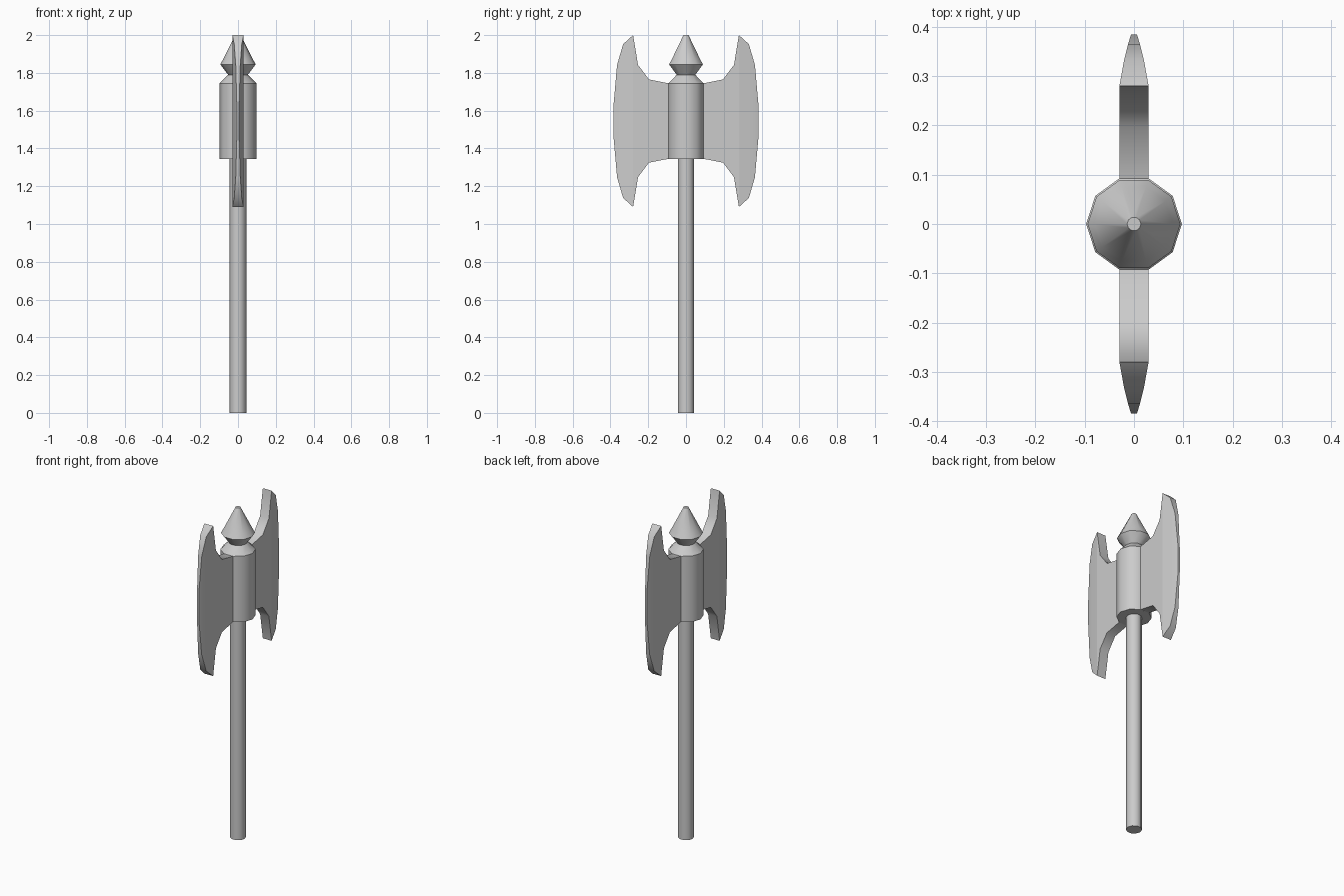
import bpy, bmesh, math

if "Cube" in bpy.data.objects:
    bpy.data.objects.remove(bpy.data.objects["Cube"])

SIDES = 10


def finish(name, bm, angle):
    bmesh.ops.recalc_face_normals(bm, faces=bm.faces)
    mesh = bpy.data.meshes.new(name)
    bm.to_mesh(mesh)
    bm.free()
    ob = bpy.data.objects.new(name, mesh)
    bpy.context.collection.objects.link(ob)
    bpy.ops.object.select_all(action='DESELECT')
    ob.select_set(True)
    bpy.context.view_layer.objects.active = ob
    bpy.ops.object.shade_smooth_by_angle(angle=math.radians(angle))
    return ob


def loft(bm, rings):
    """Skin a list of equal-length point rings and cap both ends."""
    loops = [[bm.verts.new(p) for p in ring] for ring in rings]
    for a, b in zip(loops, loops[1:]):
        n = len(a)
        for i in range(n):
            j = (i + 1) % n
            bm.faces.new((a[i], a[j], b[j], b[i]))
    bm.faces.new(loops[0])
    bm.faces.new(loops[-1])


def lathe(name, profile):
    bm = bmesh.new()
    step = math.tau / SIDES
    loft(bm, [[(r * math.cos(i * step), r * math.sin(i * step), z)
               for i in range(SIDES)] for r, z in profile])
    return finish(name, bm, 40)


# Shaft
lathe("shaft", [(0.044, 0), (0.044, 1.36)])

# Socket that carries the blades, with narrow neck and spike on top
lathe("socket_and_spike", [(0.097, 1.345), (0.097, 1.745), (0.052, 1.79),
                           (0.094, 1.845), (0.079, 1.872), (0.014, 2.0)])

# Blade sections going outward: y, half thickness, half height
MID_Z = 1.545
sections = [(0.088, 0.0295, 0.199), (0.196, 0.0295, 0.22),
            (0.254, 0.0295, 0.297), (0.28, 0.0295, 0.455),
            (0.333, 0.020, 0.407), (0.365, 0.012, 0.297),
            (0.384, 0.006, 0.08)]
bm = bmesh.new()
loft(bm, [[(-t, y, MID_Z - h), (t, y, MID_Z - h), (t, y, MID_Z + h), (-t, y, MID_Z + h)]
          for y, t, h in sections])
# Crease where the cutting bevel begins
for e in bm.edges:
    if all(abs(v.co.y - 0.28) < 1e-4 for v in e.verts):
        e.smooth = False
blade = finish("axe_blades", bm, 45)
mirror = blade.modifiers.new("opposite_blade", 'MIRROR')
mirror.use_axis = (False, True, False)
mirror.use_mirror_merge = False
